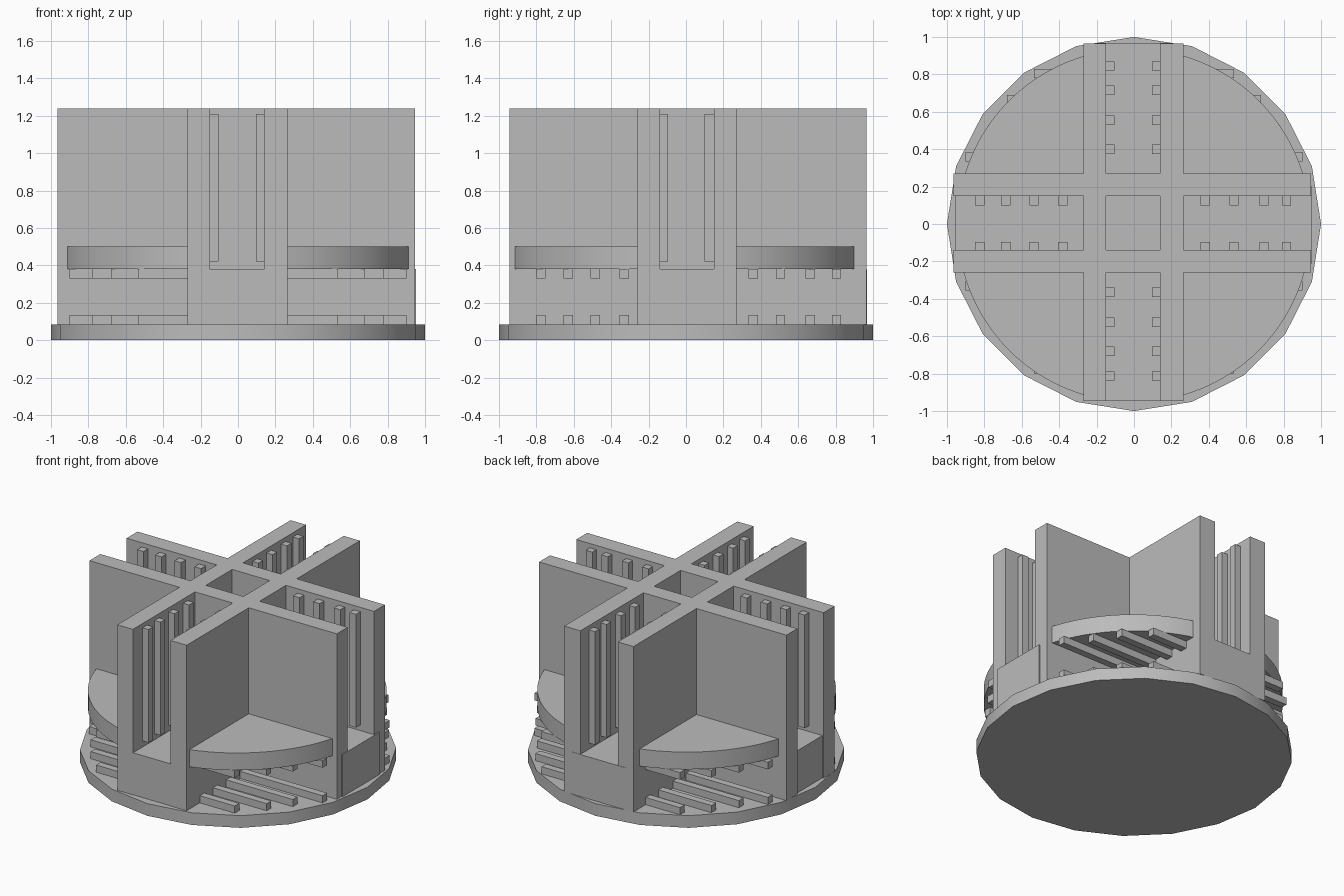
import bpy, bmesh, math

cube = bpy.data.objects.get("Cube")
if cube:
    bpy.data.objects.remove(cube, do_unlink=True)

grey = bpy.data.materials.new("plain grey")
grey.use_nodes = True
colour = (0.5, 0.5, 0.5, 1)
grey.diffuse_color = colour
grey.node_tree.nodes["Principled BSDF"].inputs["Base Color"].default_value = colour

BASE_TOP, SHELF_LOW, SHELF_TOP, WALL_TOP = 0.085, 0.38, 0.5, 1.24
SHELF_R, SHELF_Y = 0.945, -0.008


def finish(bm, name, smooth=False):
    bmesh.ops.recalc_face_normals(bm, faces=bm.faces)
    mesh = bpy.data.meshes.new(name)
    bm.to_mesh(mesh)
    bm.free()
    mesh.materials.append(grey)
    obj = bpy.data.objects.new(name, mesh)
    bpy.context.collection.objects.link(obj)
    if smooth:
        bpy.ops.object.select_all(action='DESELECT')
        obj.select_set(True)
        bpy.context.view_layer.objects.active = obj
        bpy.ops.object.shade_smooth_by_angle(angle=math.radians(30))
    return obj


def prism(name, outline, z0, z1, smooth=False):
    """Extrude a flat outline upward."""
    bm = bmesh.new()
    face = bm.faces.new([bm.verts.new((x, y, z0)) for x, y in outline])
    top = bmesh.ops.extrude_face_region(bm, geom=[face])
    verts = [v for v in top["geom"] if isinstance(v, bmesh.types.BMVert)]
    bmesh.ops.translate(bm, verts=verts, vec=(0, 0, z1 - z0))
    return finish(bm, name, smooth)


def box(name, x0, x1, y0, y1, z0, z1):
    return prism(name, [(x0, y0), (x1, y0), (x1, y1), (x0, y1)], z0, z1)


# Twenty-sided base
prism("base", [(math.cos(i * math.tau / 20), math.sin(i * math.tau / 20))
               for i in range(20)], 0, BASE_TOP, True)

# Two pairs of crossing tall walls
for side, lo, hi in (("right", -0.27, -0.15), ("left", 0.14, 0.265)):
    box(side + "_long_wall", lo, hi, -0.945, 0.965, BASE_TOP, WALL_TOP)
for side, lo, hi in (("front", -0.26, -0.14), ("back", 0.15, 0.27)):
    box(side + "_cross_wall", -0.965, 0.945, lo, hi, BASE_TOP, WALL_TOP)

# Solid cores under the channels
box("cross_core", -0.955, 0.953, -0.21, 0.2, BASE_TOP, SHELF_LOW)
box("long_core", -0.21, 0.2, -0.943, 0.967, BASE_TOP, SHELF_LOW - 0.002)

# Vertical ribs lining the channels
for i, p in enumerate((-0.825, -0.685, -0.535, -0.38, 0.38, 0.535, 0.695, 0.815)):
    for lo, hi in ((-0.15, -0.105), (0.095, 0.14)):
        box("cross_channel_rib", p - 0.025, p + 0.025, lo + 0.005, hi + 0.01, 0.42, 1.21)
for p in (-0.813, -0.68, -0.525, -0.365, 0.4, 0.555, 0.715, 0.845):
    for lo, hi in ((-0.15, -0.105), (0.095, 0.14)):
        box("long_channel_rib", lo, hi, p - 0.025, p + 0.025, 0.42, 1.21)

# Four quarter shelves with curved rims
for sx in (-1, 1):
    for sy in (-1, 1):
        cx, cy = sx * 0.255, sy * 0.25
        start = math.asin((abs(cy - SHELF_Y)) / SHELF_R)
        end = math.acos(abs(cx) / SHELF_R)
        arc = [start + (end - start) * i / 16 for i in range(17)]
        outline = [(cx, cy)] + [(sx * SHELF_R * math.cos(a),
                                 SHELF_Y + sy * SHELF_R * math.sin(a)) for a in arc]
        prism("quarter_shelf", outline, SHELF_LOW, SHELF_TOP, True)

# Horizontal slats on the base and under the shelves
rows = {-1: (-0.775, -0.63, -0.485, -0.33), 1: (0.805, 0.665, 0.505, 0.36)}
lengths = (0.535, 0.68, 0.78, 0.902)
for sy, places in rows.items():
    for y, reach in zip(places, lengths):
        for sx in (-1, 1):
            x0, x1 = sorted((sx * 0.26, sx * reach))
            for z in (BASE_TOP, SHELF_LOW - 0.05):
                box("slat", x0, x1, y - 0.025, y + 0.025, z, z + 0.05)
